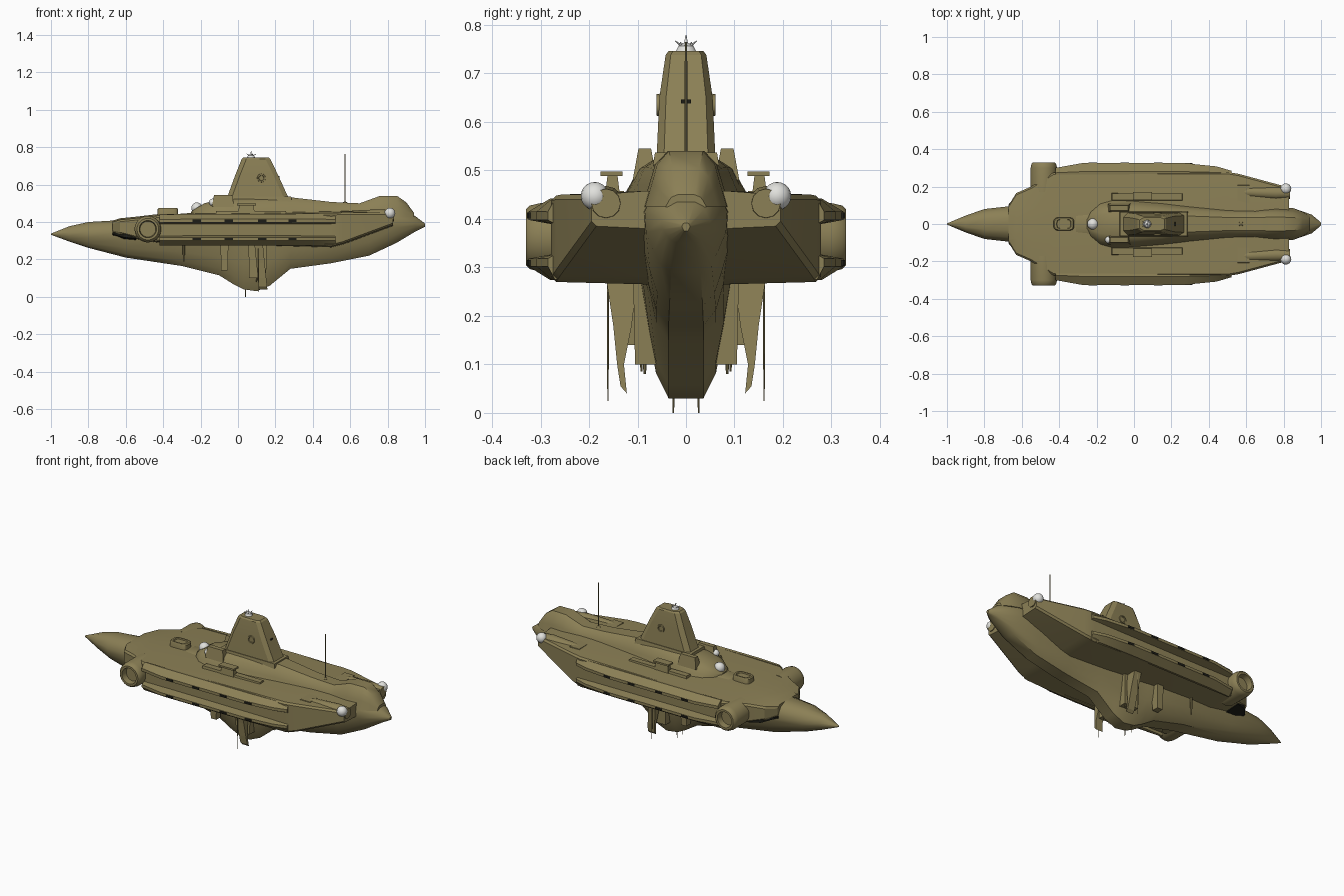
import bpy, bmesh, math
from mathutils import Vector

if "Cube" in bpy.data.objects:
    bpy.data.objects.remove(bpy.data.objects["Cube"])


def material(name, rgb):
    m = bpy.data.materials.new(name)
    m.diffuse_color = (*rgb, 1)
    m.use_nodes = True
    m.node_tree.nodes["Principled BSDF"].inputs["Base Color"].default_value = m.diffuse_color
    return m


OLIVE = material("olive_hull", (0.26, 0.215, 0.092))
WHITE = material("lamp_white", (0.75, 0.75, 0.72))
DARK = material("dark_recess", (0.012, 0.012, 0.008))


def finish(name, bm, mat, smooth=35):
    bmesh.ops.recalc_face_normals(bm, faces=bm.faces)
    me = bpy.data.meshes.new(name)
    bm.to_mesh(me)
    bm.free()
    me.materials.append(mat)
    ob = bpy.data.objects.new(name, me)
    bpy.context.collection.objects.link(ob)
    if smooth:
        bpy.ops.object.select_all(action='DESELECT')
        ob.select_set(True)
        bpy.context.view_layer.objects.active = ob
        bpy.ops.object.shade_smooth_by_angle(angle=math.radians(smooth))
    return ob


def loft(name, rings, mat=OLIVE, smooth=35):
    bm = bmesh.new()
    vs = [[bm.verts.new(p) for p in r] for r in rings]
    n = len(rings[0])
    for a, b in zip(vs, vs[1:]):
        for i in range(n):
            bm.faces.new((a[i], a[(i + 1) % n], b[(i + 1) % n], b[i]))
    bm.faces.new(vs[0])
    bm.faces.new(vs[-1])
    return finish(name, bm, mat, smooth)


def box(name, x0, x1, y0, y1, z0, z1, mat=OLIVE, taper=0.0):
    rings = []
    for z, t in ((z0, 0), (z1, taper)):
        rings.append([(x0 + t, y0 + t, z), (x1 - t, y0 + t, z), (x1 - t, y1 - t, z), (x0 + t, y1 - t, z)])
    return loft(name, rings, mat, 0)


def lathe(name, centre, axis, prof, mat=OLIVE, n=24):
    # prof: (radius, distance along axis)
    a = Vector(axis)
    u = a.orthogonal().normalized()
    v = a.cross(u)
    c = Vector(centre)
    return loft(name, [[c + a * d + (u * math.cos(2 * math.pi * i / n) + v * math.sin(2 * math.pi * i / n)) * max(r, .0005)
                        for i in range(n)] for r, d in prof], mat)


def ball(name, centre, r, mat=WHITE):
    return lathe(name, centre, (0, 0, 1), [(r * math.cos(t * math.pi / 10), r * math.sin(t * math.pi / 10)) for t in range(-5, 6)], mat, 16)


def both(half):
    # mirror a half section (y, z) running from top to bottom
    return half + [(-y, z) for y, z in reversed(half)]


# main hull with deep keel: x, half width, top, widest, bottom
hull = [(-1, .003, .338, .335, .332), (-.9, .045, .378, .335, .295), (-.8, .08, .40, .335, .262),
        (-.6, .102, .412, .34, .21), (-.3, .12, .445, .35, .165), (-.1, .115, .46, .36, .115),
        (-.02, .105, .46, .37, .065), (.03, .10, .46, .38, .04), (.1, .10, .46, .38, .03),
        (.17, .10, .46, .38, .06), (.28, .10, .46, .39, .15), (.5, .10, .46, .40, .18),
        (.7, .095, .48, .40, .22), (.85, .085, .48, .40, .29), (.95, .05, .43, .388, .35), (1, .008, .392, .385, .375)]
rings = []
for x, w, t, m, b in hull:
    half = [(.35 * w, t), (.75 * w, m + .75 * (t - m)), (w, m + .2 * (t - m)), (.97 * w, m - .25 * (m - b)),
            (.78 * w, m - .6 * (m - b)), (.62 * w, m - .85 * (m - b)), (.36 * w, b)]
    rings.append([(x, y, z) for y, z in both(half)])
loft("main_hull", rings)

# raised dorsal spine: x, half width, top
spine = [(-.25, .03, .455), (-.23, .065, .47), (-.18, .10, .50), (-.1, .118, .52), (0, .11, .53), (.15, .10, .532),
         (.3, .085, .53), (.5, .07, .507), (.65, .068, .50), (.7, .072, .518), (.76, .075, .54), (.85, .07, .54),
         (.9, .055, .505), (.94, .035, .45)]
rings = []
for x, w, t in spine:
    half = [(.5 * w, t), (.85 * w, t - .25 * (t - .43)), (w, t - .6 * (t - .43)), (1.2 * w, .425)]
    rings.append([(x, y, z) for y, z in both(half)])
loft("dorsal_spine", rings)

# broad wing slab: x, half width, top, bottom
slab = [(-.67, .10, .40, .345), (-.63, .165, .412, .335), (-.55, .20, .42, .315), (-.43, .275, .434, .295),
        (.5, .278, .448, .27), (.56, .268, .45, .285), (.83, .195, .45, .385)]
rings = []
for x, w, t, b in slab:
    half = [(.08, t + .008), (w - .01, t), (w, t - .01), (w, b + .01), (w - .01, b), (.08, b - .005)]
    rings.append([(x, y, z) for y, z in both(half)])
loft("wing_slab", rings, OLIVE, 25)

for s, side in ((1, "left"), (-1, "right")):
    # side rails above and below the recessed channel
    stations = [(-.42, .3, .8), (-.28, .325, 1), (.27, .325, 1), (.44, .308, 1), (.52, .285, .9)]
    for nm, prof in (("upper", [(0, .44), (.25, .442), (1, .415), (1, .398), (.1, .388)]),
                     ("lower", [(0, .276), (.25, .274), (1, .302), (1, .318), (.1, .328)])):
        loft(f"{side}_{nm}_rail", [[(x, s * (.265 + f * (w - .265)), .36 + (z - .36) * (.95 + .05 * k)) for f, z in prof]
                                   for x, w, k in stations], OLIVE, 20)
        # dark slots along the rail
        for x in (-.22, -.05, .13, .29):
            z = .407 if nm == "upper" else .309
            y = .3255 if x < .27 else .323
            box(f"{side}_{nm}_slot", x - .022, x + .022, s * y - .002, s * y + .002, z - .006, z + .006, DARK)
    # side thruster tube with hollow mouth
    lathe(f"{side}_thruster", (-.482, 0, .362), (0, s, 0),
          [(.071, .17), (.071, .30), (.066, .322), (.058, .33), (.046, .33), (.042, .295), (0, .295)], OLIVE, 28)
    # shadowed intake under the shoulder
    loft(f"{side}_intake", [[(x, s * y, z) for y, z in ((.08, .345), (w, .342), (w, z0), (.08, z0 - .01))]
                            for x, w, z0 in ((-.67, .105, .335), (-.61, .172, .318), (-.545, .195, .312))], DARK, 0)
    # rear lamp fairing and lamp
    loft(f"{side}_lamp_fairing", [[(x, s * (y + r * math.cos(i * math.pi / 6)), .432 + r * math.sin(i * math.pi / 6))
                                   for i in range(12)]
                                  for x, y, r in ((.5, .17, .01), (.62, .17, .03), (.76, .165, .036), (.835, .165, .03))])
    ball(f"{side}_rear_lamp", (.812, s * .188, .447), .029)
    # deck panels, deck box and covers
    for x0, x1, y0, y1, z1 in ((-.12, .26, .125, .165, .458), (.55, .62, .10, .21, .456)):
        ys = sorted((s * y0, s * y1))
        box(f"{side}_deck_panel", x0, x1, *ys, .44, z1, OLIVE, .003)
    ys = sorted((s * .135, s * .168))
    box(f"{side}_deck_box", .0, .09, *ys, .44, .488, OLIVE, .006)
    box(f"{side}_deck_box_lid", -.005, .095, ys[0] - .008, ys[1] + .004, .488, .498)
    ys = sorted((s * .06, s * .11))
    box(f"{side}_cowl_step", -.14, -.02, *ys, .48, .545, OLIVE, .012)
    # hanging fins, pylons and probes
    fin = [(.10, .28), (.165, .28), (.15, .18), (.142, .10), (.135, .055), (.122, .04), (.128, .10), (.112, .18)]
    loft(f"{side}_belly_fin", [[(x + (z - .16) * -.1, s * y, z) for y, z in fin] for x in (.10, .145)], OLIVE, 0)
    ys = sorted((s * .06, s * .105))
    box(f"{side}_belly_pylon", .06, .15, *ys, .10, .28, OLIVE, -.004)
    ys = sorted((s * .085, s * .125))
    box(f"{side}_front_pylon", -.09, -.055, *ys, .14, .29, OLIVE, -.004)
    for x, y, z0, z1, r in ((.11, .161, .025, .28, .002), (.04, .026, 0, .1, .0025), (-.29, .12, .19, .3, .006),
                            (.10, .085, .08, .13, .004), (.135, .092, .085, .13, .003)):
        lathe(f"{side}_probe", (x, s * y, z0), (0, 0, 1), [(r * .6, 0), (r, (z1 - z0) * .4), (r, z1 - z0)], OLIVE, 8)
    # round port on the tower side
    lathe(f"{side}_tower_port", (.125, s * .05, .635), (0, s, 0), [(.024, 0), (.022, .011), (.015, .011), (.013, .007)], OLIVE, 16)

# conning tower: z, front x, back x, half width
rings = []
for z, a, b, w in ((.50, -.075, .285, .064), (.54, -.055, .265, .06), (.65, -.015, .215, .055), (.738, .02, .172, .042), (.746, .03, .162, .036)):
    c = .025
    rings.append([(a, -.6 * w, z), (a + c, -w, z), (b - c, -w, z), (b, -.75 * w, z),
                  (b, .75 * w, z), (b - c, w, z), (a + c, w, z), (a, .6 * w, z)])
loft("tower", rings, OLIVE, 20)
box("tower_collar", -.08, .29, -.07, .07, .50, .537, OLIVE, .006)
for z in (.629, .642):
    box("tower_rear_slot", .216, .223, -.01, .01, z - .004, z + .004, DARK)

# sensor cluster on the tower
lathe("sensor_mast", (.07, 0, .745), (0, 0, 1), [(.022, 0), (.016, .012), (.004, .018), (.001, .034)], WHITE, 12)
for i in range(5):
    a = i * math.tau / 5
    lathe("sensor_spike", (.07, 0, .75), Vector((math.cos(a), .7 * math.sin(a), .5)).normalized(), [(.005, 0), (.001, .03)], WHITE, 6)

# antenna, forward hatch, bow lamps and cowl platform
lathe("antenna", (.572, 0, .49), (0, 0, 1), [(.014, 0), (.012, .015), (.003, .02), (.0025, .275)], OLIVE, 8)
hatch = [(.055 * math.copysign(abs(math.cos(t)) ** .5, math.cos(t)), .036 * math.copysign(abs(math.sin(t)) ** .5, math.sin(t)))
         for t in [i * math.tau / 24 for i in range(24)]]
loft("forward_hatch", [[(-.375 + k * x, k * y, z) for x, y in hatch] for k, z in ((1, .42), (1, .468), (.9, .475), (.7, .475), (.65, .468))])
ball("bow_lamp", (-.22, 0, .475), .03)
ball("side_lamp", (-.135, -.085, .505), .02)
